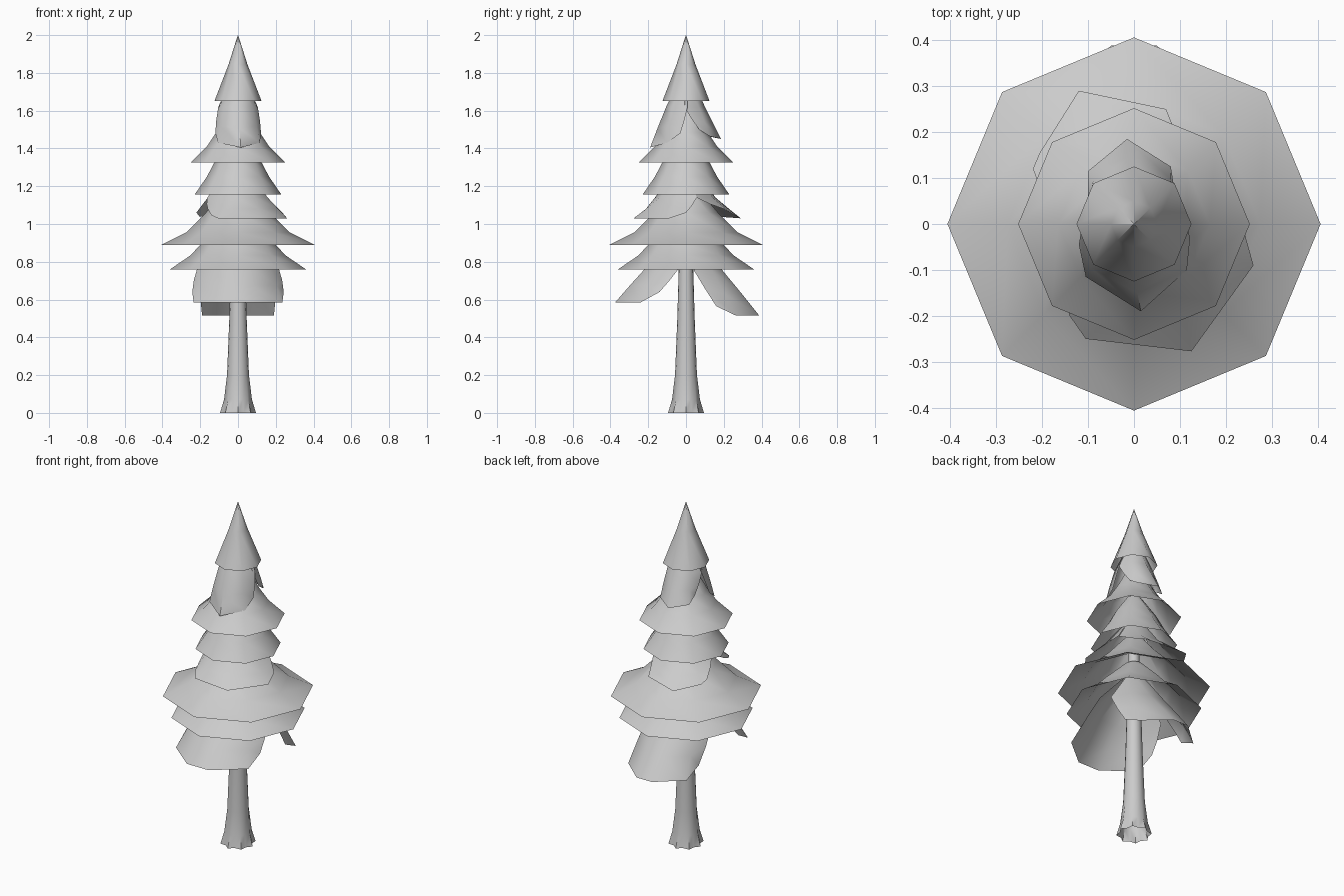
import bpy, math
from mathutils import Vector


def loft(name, rings, closed=True):
    """Skin a list of equal-length point rings as an open shell."""
    n = len(rings[0])
    verts = [p for ring in rings for p in ring]
    faces = []
    for i in range(len(rings) - 1):
        for j in range(n if closed else n - 1):
            k = (j + 1) % n
            faces.append((i * n + j, (i + 1) * n + j, (i + 1) * n + k, i * n + k))
    mesh = bpy.data.meshes.new(name)
    mesh.from_pydata(verts, [], faces)
    mesh.update()
    ob = bpy.data.objects.new(name, mesh)
    bpy.context.collection.objects.link(ob)
    bpy.ops.object.select_all(action='DESELECT')
    ob.select_set(True)
    bpy.context.view_layer.objects.active = ob
    bpy.ops.object.shade_smooth_by_angle(angle=math.radians(60))
    return ob


def circle(r, z, n=8, wobble=0.0):
    return [((r - wobble * (j % 2)) * math.cos(2 * math.pi * j / n),
             (r - wobble * (j % 2)) * math.sin(2 * math.pi * j / n), z) for j in range(n)]


def tier(name, profile):
    return loft(name, [circle(r, z) for r, z in profile])


def flap(name, top, mid, a0, a1, hem):
    """Drooping half-skirt: two arcs (r, z) from angle a0 to a1, then the hem points."""
    n = len(hem)

    def arc(r, z):
        angles = [math.radians(a0 + (a1 - a0) * j / (n - 1)) for j in range(n)]
        return [Vector((r * math.cos(a), r * math.sin(a), z)) for a in angles]
    m = arc(*mid)
    bend = [a.lerp(Vector(b), 0.5) + Vector((a.x * 0.03, a.y * 0.03, -0.005))
            for a, b in zip(m, hem)]
    return loft(name, [arc(*top), m, bend, hem], closed=False)


# Trunk with a flared, lobed foot
loft("trunk", [circle(r, z, 16, w) for r, z, w in (
    (0.095, 0, 0.018), (0.074, 0.07, 0.008), (0.058, 0.2, 0),
    (0.046, 0.5, 0), (0.036, 0.85, 0), (0.012, 1.7, 0))])

# Full octagonal branch tiers
tier("top_cone", [(0.001, 2.0), (0.05, 1.845), (0.125, 1.65)])
tier("upper_tier", [(0.04, 1.62), (0.115, 1.485), (0.165, 1.41), (0.252, 1.325)])
tier("middle_tier", [(0.04, 1.45), (0.12, 1.335), (0.165, 1.25), (0.23, 1.155)])
tier("wide_tier", [(0.05, 1.2), (0.17, 1.06), (0.275, 0.955), (0.406, 0.89)])
tier("lower_tier", [(0.05, 1.04), (0.2, 0.89), (0.25, 0.835), (0.36, 0.76)])

# Drooping flaps, front and back
flap("upper_front_flap", (0.045, 1.75), (0.105, 1.62), 175, 365,
     [(-0.12, -0.045, 1.48), (-0.105, -0.115, 1.43), (0.015, -0.19, 1.405),
      (0.115, -0.1, 1.43), (0.122, -0.03, 1.48)])
flap("upper_back_flap", (0.045, 1.75), (0.1, 1.62), -5, 185,
     [(0.085, 0.07, 1.5), (0.08, 0.125, 1.465), (-0.015, 0.185, 1.45),
      (-0.1, 0.115, 1.465), (-0.1, 0.06, 1.5)])
flap("middle_front_flap", (0.06, 1.28), (0.165, 1.14), 190, 380,
     [(-0.16, -0.12, 1.08), (-0.14, -0.2, 1.045), (-0.105, -0.25, 1.03),
      (0.125, -0.277, 1.03), (0.26, -0.09, 1.03), (0.235, 0.0, 1.06)])
flap("middle_back_flap", (0.06, 1.28), (0.16, 1.14), 20, 185,
     [(0.09, 0.2, 1.08), (0.07, 0.25, 1.05), (-0.12, 0.29, 1.03),
      (-0.205, 0.155, 1.04), (-0.22, 0.12, 1.06)])
flap("lower_front_flap", (0.06, 0.95), (0.215, 0.775), 188, 352,
     [(-0.242, -0.14, 0.64), (-0.235, -0.24, 0.585), (-0.07, -0.375, 0.585),
      (0.07, -0.375, 0.585), (0.235, -0.24, 0.585), (0.242, -0.14, 0.64)])
flap("lower_back_flap", (0.06, 0.95), (0.2, 0.755), 12, 168,
     [(0.195, 0.16, 0.565), (0.19, 0.265, 0.515), (0.05, 0.388, 0.515),
      (-0.05, 0.388, 0.515), (-0.19, 0.265, 0.515), (-0.195, 0.16, 0.565)])
